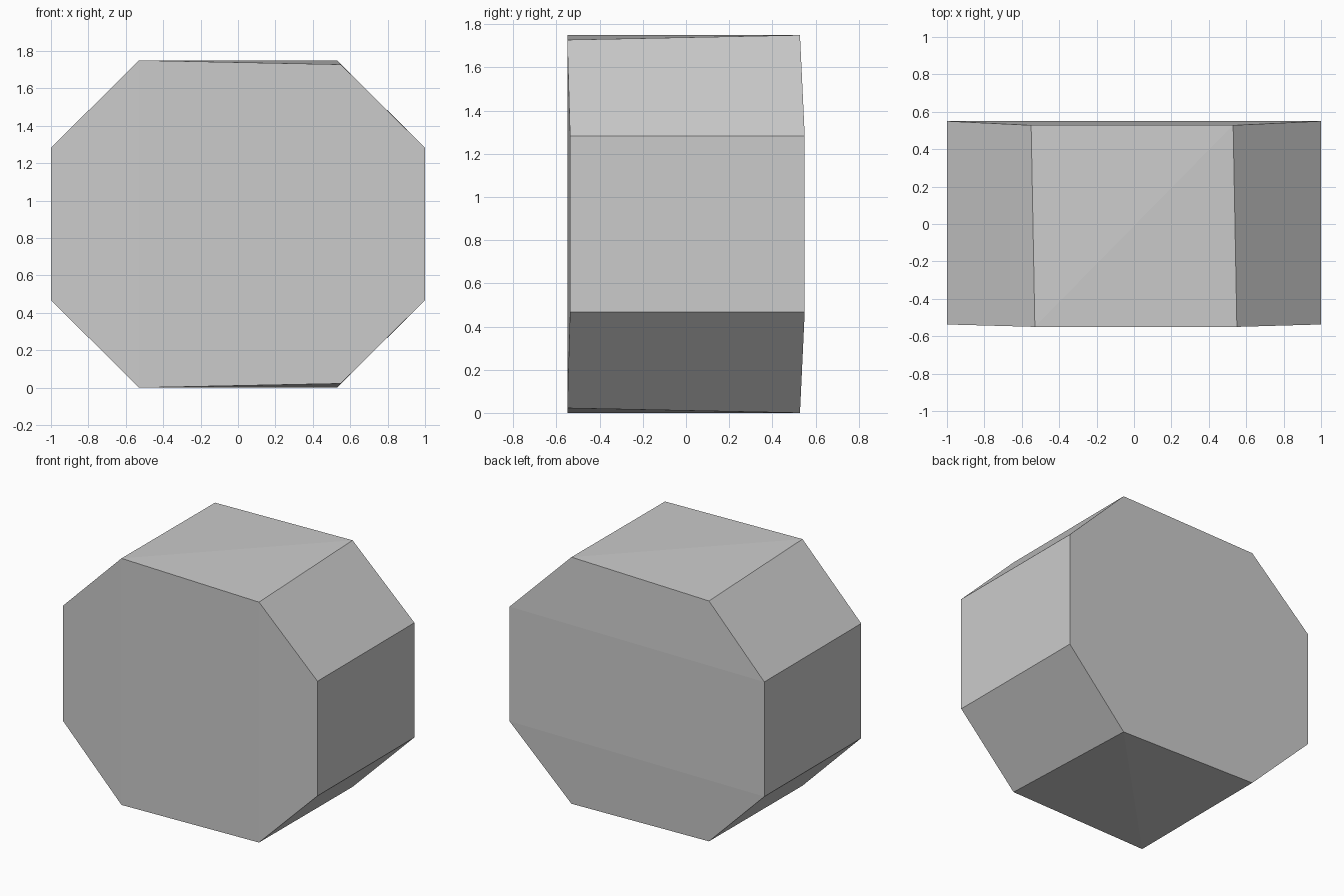
import bpy, bmesh

if "Cube" in bpy.data.objects:
    bpy.data.objects.remove(bpy.data.objects["Cube"])

HEIGHT = 1.75

# Slightly skewed corners of the upper half: outer shoulders and top face
upper = [
    (1.0, -0.537, 1.282), (1.0, 0.55, 1.282),
    (-1.0, -0.537, 1.282), (-1.0, 0.55, 1.282),
    (0.55, -0.55, 1.728), (0.53, 0.528, 1.75),
    (-0.53, -0.55, 1.75), (-0.55, 0.528, 1.728),
]

# Octagonal block: mirror the corners downward and wrap them
bm = bmesh.new()
for x, y, z in upper:
    bm.verts.new((x, y, z))
    bm.verts.new((x, y, HEIGHT - z))
bmesh.ops.convex_hull(bm, input=bm.verts[:])
bmesh.ops.dissolve_limit(bm, angle_limit=0.003, verts=bm.verts[:], edges=bm.edges[:])
bmesh.ops.recalc_face_normals(bm, faces=bm.faces[:])

mesh = bpy.data.meshes.new("octagonal_block")
bm.to_mesh(mesh)
bm.free()
block = bpy.data.objects.new("octagonal_block", mesh)
bpy.context.collection.objects.link(block)
